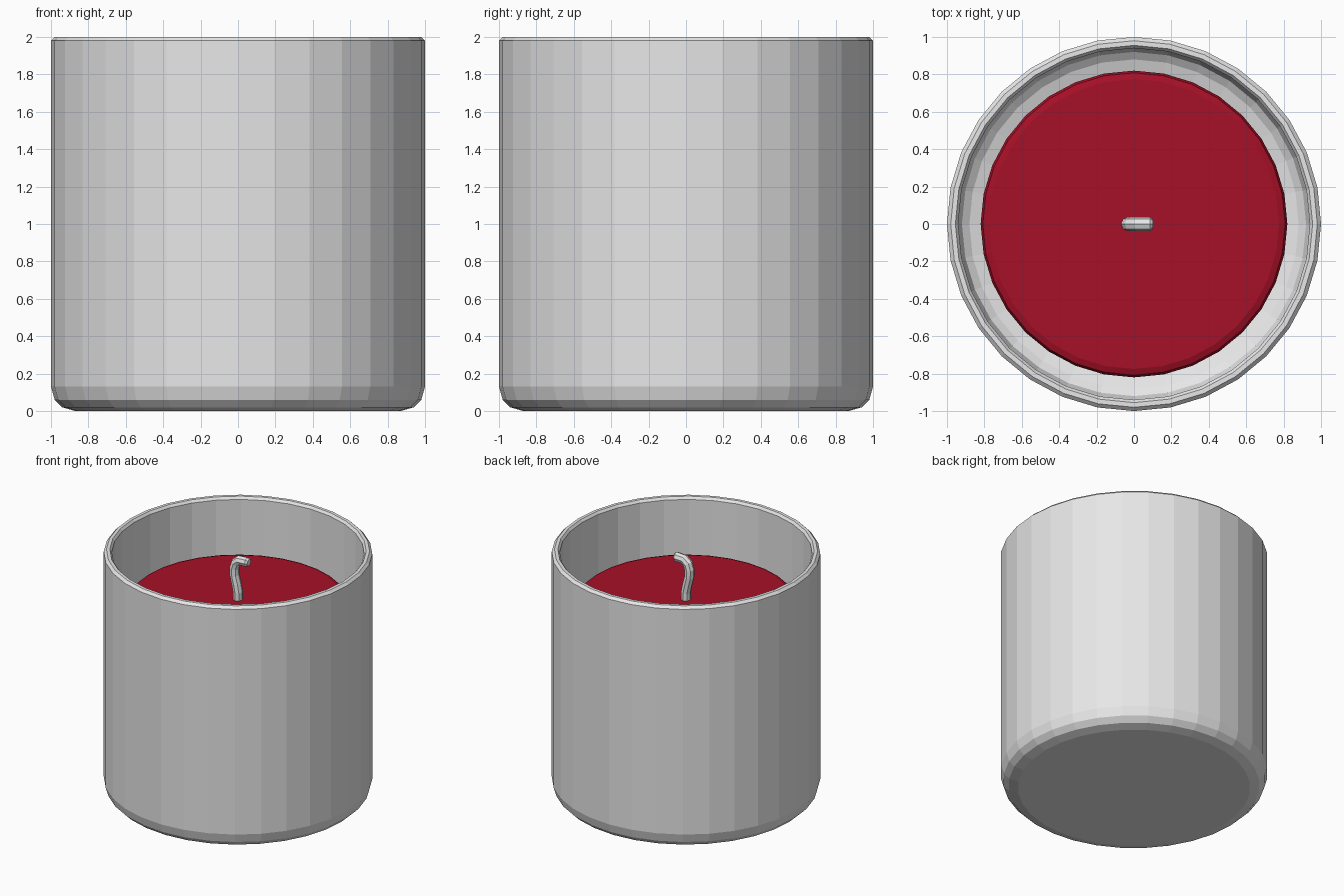
import bpy
import bmesh
import math

cube = bpy.data.objects.get("Cube")
if cube:
    bpy.data.objects.remove(cube, do_unlink=True)

SIDES = 32


def make_material(name, colour):
    mat = bpy.data.materials.new(name)
    mat.use_nodes = True
    mat.diffuse_color = colour
    mat.node_tree.nodes["Principled BSDF"].inputs["Base Color"].default_value = colour
    return mat


def add_object(name, data, mat):
    data.materials.clear()
    data.materials.append(mat)
    obj = bpy.data.objects.new(name, data)
    bpy.context.scene.collection.objects.link(obj)
    return obj


def lathe(name, profile, mat):
    """Turn a closed (radius, height) profile around the z axis."""
    bm = bmesh.new()
    verts = [bm.verts.new((r, 0, z)) for r, z in profile]
    edges = [bm.edges.new(pair) for pair in zip(verts, verts[1:])]
    bmesh.ops.spin(bm, geom=verts + edges, cent=(0, 0, 0), axis=(0, 0, 1),
                   angle=math.tau, steps=SIDES, use_merge=False)
    bmesh.ops.remove_doubles(bm, verts=bm.verts, dist=0.0005)
    bmesh.ops.recalc_face_normals(bm, faces=bm.faces)
    mesh = bpy.data.meshes.new(name)
    bm.to_mesh(mesh)
    bm.free()
    return add_object(name, mesh, mat)


pale_grey = make_material("pale_grey", (0.8, 0.8, 0.8, 1))
deep_red = make_material("deep_red", (0.38, 0.005, 0.02, 1))

# Jar: rounded foot, straight wall, softened rim and rounded inner floor
lathe("jar", [(0, 0), (0.87, 0), (0.94, 0.02), (0.98, 0.06), (1, 0.13),
              (1, 1.98), (0.98, 2), (0.955, 2), (0.94, 1.98),
              (0.94, 0.16), (0.92, 0.1), (0.88, 0.07), (0.82, 0.05), (0, 0.05)],
      pale_grey)

# Wax: free-standing cylinder with a softened top edge
lathe("wax", [(0, 0.055), (0.78, 0.055), (0.82, 0.09), (0.82, 1.56),
              (0.808, 1.588), (0.775, 1.6), (0, 1.6)], deep_red)

# Wick: bent tube leaning over towards +x, narrowed at the tip
path = [(0, 1.58, 1), (0, 1.66, 1), (-0.012, 1.72, 1), (-0.03, 1.79, 1),
        (-0.032, 1.85, 1), (-0.018, 1.895, 1), (0.015, 1.922, 1),
        (0.085, 1.925, 1), (0.1, 1.924, 0.7)]
curve = bpy.data.curves.new("wick_path", "CURVE")
curve.dimensions = "3D"
curve.bevel_depth = 0.038
curve.bevel_resolution = 2
curve.use_fill_caps = True
spline = curve.splines.new("POLY")
spline.use_smooth = False
spline.points.add(len(path) - 1)
for point, (x, z, radius) in zip(spline.points, path):
    point.co = (x, 0, z, 1)
    point.radius = radius
helper = bpy.data.objects.new("wick_path", curve)
wick_mesh = bpy.data.meshes.new_from_object(helper)
bpy.data.objects.remove(helper)
add_object("wick", wick_mesh, pale_grey)
